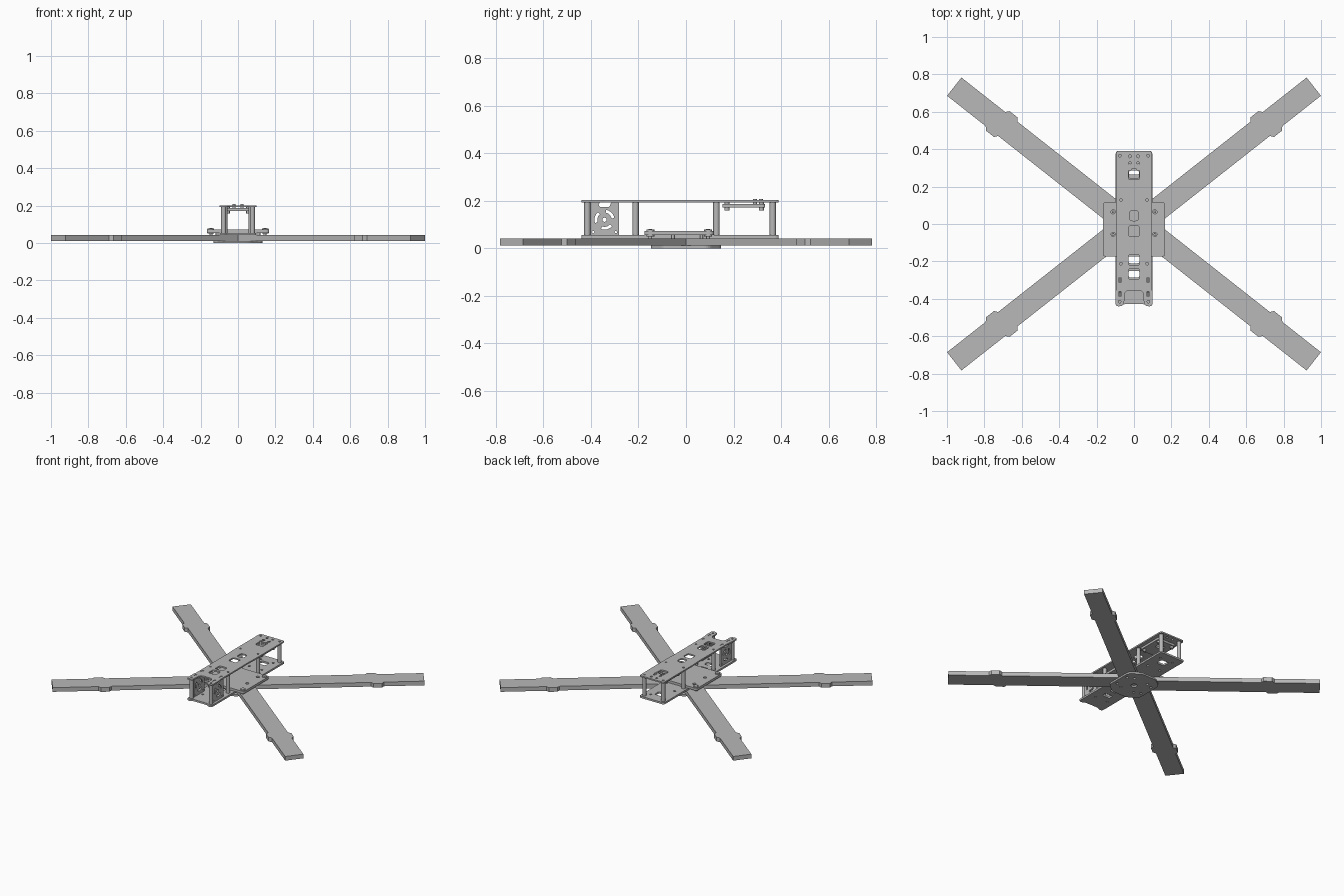
import bpy, bmesh, math
from mathutils import Matrix, Vector

cube = bpy.data.objects.get("Cube")
if cube:
    bpy.data.objects.remove(cube, do_unlink=True)

GREY = (0.48, 0.48, 0.48, 1)
grey = bpy.data.materials.new("frame grey")
grey.use_nodes = True
grey.diffuse_color = GREY
grey.node_tree.nodes["Principled BSDF"].inputs["Base Color"].default_value = GREY


def fillet(pts, r, n=4):
    """Round every corner of a polygon."""
    out = []
    for i, p in enumerate(pts):
        p, a, b = Vector(p), Vector(pts[i - 1]), Vector(pts[(i + 1) % len(pts)])
        s = p + (a - p).normalized() * min(r, (a - p).length * 0.48)
        e = p + (b - p).normalized() * min(r, (b - p).length * 0.48)
        for k in range(n + 1):
            t = k / n
            out.append(s * (1 - t) ** 2 + p * 2 * t * (1 - t) + e * t * t)
    return out


def rect(x, y, w, h, r=0.012):
    w, h = w / 2, h / 2
    return fillet([(x - w, y - h), (x + w, y - h), (x + w, y + h), (x - w, y + h)], r)


def disc(x, y, r, n=12):
    return [(x + r * math.cos(math.tau * i / n), y + r * math.sin(math.tau * i / n)) for i in range(n)]


def arc_slot(x, y, r0, r1, a0, a1, n=8):
    angles = [math.radians(a0 + (a1 - a0) * i / n) for i in range(n + 1)]
    ring = [(r1, a) for a in angles] + [(r0, a) for a in reversed(angles)]
    return [(x + r * math.cos(a), y + r * math.sin(a)) for r, a in ring]


def mirrored(half):
    """Close a right-hand half outline across x = 0."""
    return half + [(-x, y) for x, y in reversed(half)]


def both(points, r):
    return [disc(s * x, y, r) for x, y in points for s in (-1, 1)]


def sheet(name, outline, holes, low, high, turn=Matrix()):
    """Flat plate with holes, cut from a filled 2D curve."""
    curve = bpy.data.curves.new(name, "CURVE")
    curve.dimensions = "2D"
    curve.fill_mode = "BOTH"
    curve.extrude = (high - low) / 2
    for loop in [outline] + holes:
        spline = curve.splines.new("POLY")
        spline.points.add(len(loop) - 1)
        for pt, (x, y) in zip(spline.points, loop):
            pt.co = (x, y, 0, 1)
        spline.use_cyclic_u = True
    temp = bpy.data.objects.new(name + " curve", curve)
    bpy.context.collection.objects.link(temp)
    bpy.context.view_layer.update()
    mesh = bpy.data.meshes.new_from_object(temp.evaluated_get(bpy.context.evaluated_depsgraph_get()))
    bpy.data.objects.remove(temp, do_unlink=True)
    bm = bmesh.new()
    bm.from_mesh(mesh)
    bmesh.ops.remove_doubles(bm, verts=bm.verts, dist=0.00005)
    bmesh.ops.recalc_face_normals(bm, faces=bm.faces)
    bm.transform(turn @ Matrix.Translation((0, 0, (low + high) / 2)))
    for f in bm.faces:
        f.smooth = False
    bm.to_mesh(mesh)
    bm.free()
    mesh.materials.clear()
    mesh.materials.append(grey)
    obj = bpy.data.objects.new(name, mesh)
    bpy.context.collection.objects.link(obj)
    return obj


def rod(name, x, y, low, high, r, sides=16):
    bpy.ops.mesh.primitive_cylinder_add(vertices=sides, radius=r, depth=high - low,
                                        location=(x, y, (low + high) / 2))
    obj = bpy.context.object
    obj.name = name
    obj.data.materials.append(grey)
    bpy.ops.object.shade_smooth_by_angle()


# Four arms, mitred at the centre, with a pair of raised lugs
W, END, BUMP = 0.062, 1.223, 0.018
arm = [(0.012, 0.016), (0.115, -W), (0.875, -W), (0.89, -W - BUMP), (0.945, -W - BUMP),
       (0.96, -W), (END, -W), (END, W), (0.925, W), (0.91, W + BUMP), (0.855, W + BUMP),
       (0.84, W), (0.049, W)]
ca, sa = math.cos(math.radians(38.2)), math.sin(math.radians(38.2))
for side, sx in (("left", 1), ("right", -1)):
    for end, sy in (("back", 1), ("front", -1)):
        loop = [(sx * (s * ca - t * sa), sy * (s * sa + t * ca - 0.022)) for s, t in arm]
        sheet(f"{end}_{side}_arm", loop, [], 0.012, 0.042)

# Clamp plate under the arm joint
sheet("clamp_plate", fillet(mirrored([(0.06, -0.148), (0.13, -0.095), (0.13, 0.095), (0.06, 0.148)]), 0.02),
      [disc(0, 0, 0.02)] + both([(0.055, 0.07), (0.055, -0.07), (0.1, 0.05), (0.1, -0.05)], 0.009),
      0, 0.012)

# Long lower deck
posts = [(0.075, 0.365), (0.07, 0.128), (0.07, -0.212), (0.077, -0.415)]
lower = mirrored([(0.055, -0.428), (0.07, -0.44), (0.098, -0.44), (0.098, 0.39)])
sheet("lower_deck", fillet(lower, 0.015),
      [rect(0, -0.185, 0.06, 0.05), rect(0, -0.268, 0.06, 0.035), rect(0, 0.29, 0.06, 0.05)]
      + both([(0.05, 0.2), (0.05, 0.33), (0.05, -0.33)], 0.008), 0.042, 0.055)

# Wide plate holding the arms down, with screws
wide = mirrored([(0.13, -0.175), (0.167, -0.175), (0.167, 0.117), (0.13, 0.117)])
bolts = [(0.145, 0.093), (0.145, -0.15)]
inner = [(0.112, 0.065), (0.112, -0.055)]
sheet("wide_plate", fillet(wide, 0.022), both(inner, 0.011), 0.055, 0.072)
for x, y in bolts:
    for s in (-1, 1):
        rod("plate_bolt", s * x, y, 0.05, 0.078, 0.017)
        rod("plate_bolt_core", s * x, y, 0.04, 0.08, 0.008)
for x, y in inner:
    for s in (-1, 1):
        rod("inner_screw", s * x, y, 0.012, 0.06, 0.007)

# Upper deck with a camera notch at the front
upper = mirrored([(0.035, -0.355), (0.052, -0.37), (0.052, -0.425), (0.065, -0.44),
                  (0.099, -0.44), (0.099, -0.36), (0.094, -0.34), (0.094, 0.0),
                  (0.097, 0.05), (0.097, 0.39)])
openings = [rect(0, y, 0.06, 0.056) for y in (0.265, -0.038, -0.192, -0.267)]
slots = [rect(s * 0.075, y, 0.014, 0.026, 0.004) for s in (-1, 1) for y in (-0.3, -0.375)]
sheet("upper_deck", fillet(upper, 0.016),
      openings + slots + [rect(0, 0.045, 0.05, 0.056, 0.02)]
      + both(posts, 0.007) + both([(0.022, 0.362), (0.022, 0.325)], 0.008), 0.192, 0.202)

# Standoffs between the decks
for x, y in posts:
    for s in (-1, 1):
        rod("standoff", s * x, y, 0.055, 0.192, 0.0135)

# Upright camera cheeks with arc slots
upright = Matrix(((0, 0, 1, 0), (1, 0, 0, 0), (0, 1, 0, 0), (0, 0, 0, 1)))
cy, cz = -0.343, 0.12
cheek = [(-0.403, 0.052), (-0.282, 0.052), (-0.282, 0.193), (-0.315, 0.193), (-0.322, 0.173),
         (-0.363, 0.173), (-0.37, 0.193), (-0.403, 0.193)]
cuts = [disc(cy, cz, 0.009), disc(-0.39, 0.068, 0.005), disc(-0.295, 0.068, 0.005)]
cuts += [arc_slot(cy, cz, 0.03, 0.042, a, a + 70) for a in (10, 130, 250)]
for side, x in (("left", 0.075), ("right", -0.075)):
    sheet(f"camera_cheek_{side}", fillet(cheek, 0.006), cuts, x - 0.006, x + 0.006, upright)
    # Tabs locking each cheek into the decks
    for y in (-0.3, -0.375):
        sheet(f"cheek_tab_{side}", rect(x, y, 0.011, 0.022, 0.003), [], 0.188, 0.2)

# Small board hung below the rear of the upper deck
sheet("rear_board", rect(0, 0.243, 0.15, 0.18), [rect(0, 0.265, 0.056, 0.04)], 0.172, 0.187)
for x in (-0.055, 0.055):
    for y in (0.172, 0.317):
        rod("board_screw", x, y, 0.158, 0.194, 0.011)
for x in (-0.022, 0.022):
    for y in (0.29, 0.315):
        rod("deck_stud", x, y, 0.187, 0.208, 0.008)
